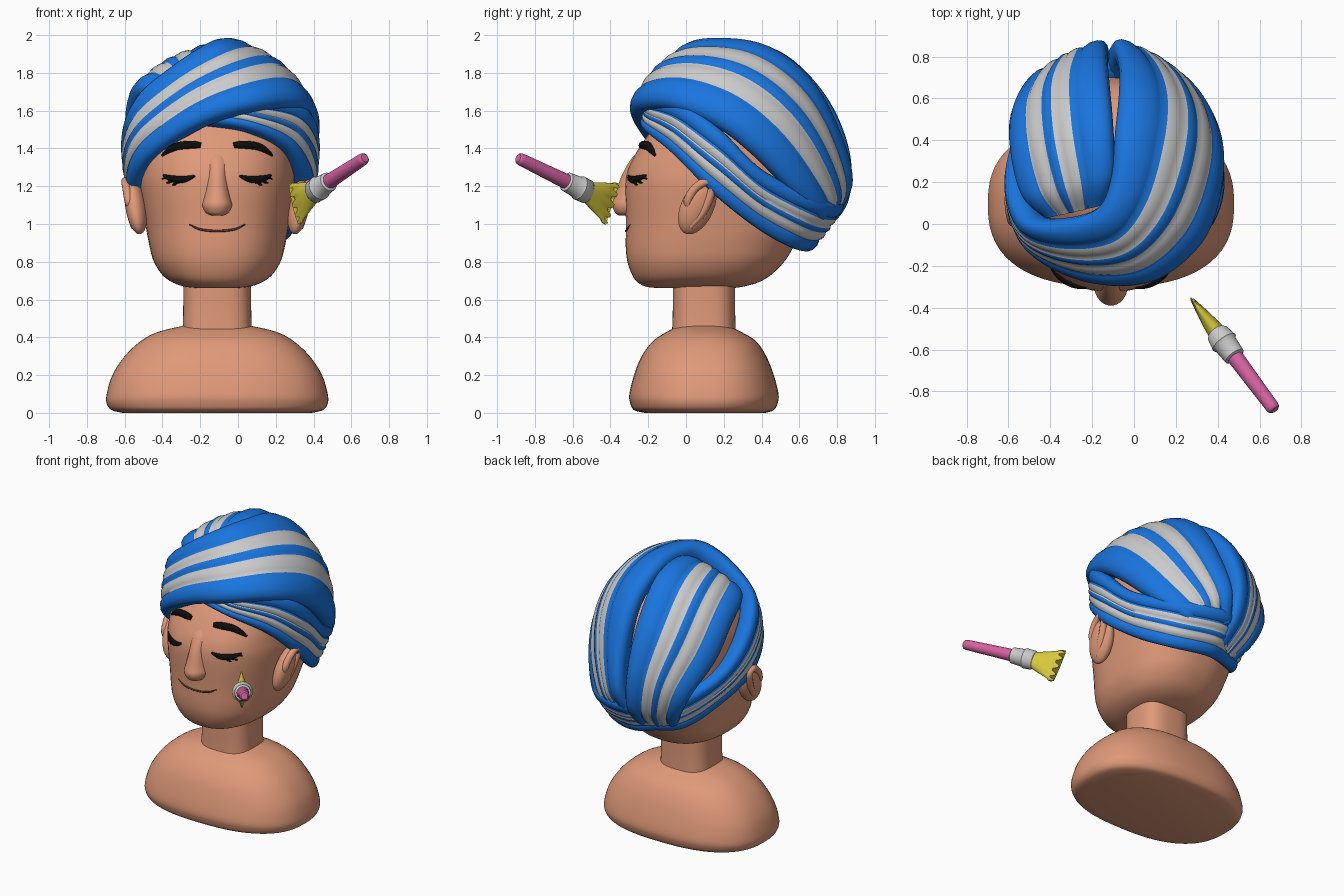
import bpy, bmesh
from math import cos, sin, pi, copysign
from mathutils import Vector
from mathutils.bvhtree import BVHTree

if "Cube" in bpy.data.objects:
    bpy.data.objects.remove(bpy.data.objects["Cube"])

CX = -0.11  # centre line of the bust


def mat(name, r, g, b):
    m = bpy.data.materials.new(name)
    m.diffuse_color = (r, g, b, 1)
    m.use_nodes = True
    m.node_tree.nodes["Principled BSDF"].inputs["Base Color"].default_value = m.diffuse_color
    return m


SKIN = mat("skin", .74, .32, .19)
BLUE = mat("blue_cloth", .010, .18, .74)
GREY = mat("pale_grey", .52, .52, .52)
BLACK = mat("black", .004, .004, .004)
LIP = mat("lip_line", .10, .03, .02)
PINK = mat("pink", .66, .12, .35)
YELLOW = mat("yellow", .68, .58, .045)


def spline(rows, sub):
    """Catmull-Rom through equal-length tuples"""
    out, n = [], len(rows)
    for i in range(n - 1):
        a, b, c, d = (rows[max(i - 1, 0)], rows[i], rows[i + 1], rows[min(i + 2, n - 1)])
        for k in range(sub):
            t = k / sub
            out.append([.5 * (2 * q + (r - p) * t + (2 * p - 5 * q + 4 * r - s) * t * t
                              + (3 * q - p - 3 * r + s) * t ** 3) for p, q, r, s in zip(a, b, c, d)])
    return out + [list(rows[-1])]


def skin_rings(name, rings, mats, strip=None, angle=60):
    """Joins closed rings of points into a capped mesh"""
    bm = bmesh.new()
    vr = [[bm.verts.new(p) for p in r] for r in rings]
    n = len(vr[0])
    for a, b in zip(vr, vr[1:]):
        for j in range(n):
            f = bm.faces.new((a[j], a[(j + 1) % n], b[(j + 1) % n], b[j]))
            f.material_index = strip[j] if strip else 0
    bm.faces.new(vr[0])
    bm.faces.new(vr[-1])
    bmesh.ops.recalc_face_normals(bm, faces=bm.faces)
    me = bpy.data.meshes.new(name)
    bm.to_mesh(me)
    bm.free()
    ob = bpy.data.objects.new(name, me)
    bpy.context.collection.objects.link(ob)
    for m in mats:
        me.materials.append(m)
    me.shade_smooth()
    me.set_sharp_from_angle(angle=angle * pi / 180)
    return ob


def loft(name, rows, n=2.4, seg=64, sub=5):
    """Stacked superellipses from rows (z, half width, front y, back y)"""
    rings = []
    for z, hx, y0, y1 in spline(rows, sub):
        ring = []
        for k in range(seg):
            c, s = cos(2 * pi * k / seg), sin(2 * pi * k / seg)
            ring.append((CX + hx * copysign(abs(c) ** (2 / n), c),
                         (y0 + y1) / 2 + (y1 - y0) / 2 * copysign(abs(s) ** (2 / n), s), z))
        rings.append(ring)
    return skin_rings(name, rings, [SKIN])


def stroke(name, pts, depth, m):
    """Round tube through (point, radius factor) pairs"""
    cu = bpy.data.curves.new(name, 'CURVE')
    cu.dimensions = '3D'
    cu.bevel_depth, cu.bevel_resolution, cu.use_fill_caps = depth, 3, True
    path = spline([(*p, r) for p, r in pts], 6)
    sp = cu.splines.new('POLY')
    sp.points.add(len(path) - 1)
    for q, p in zip(sp.points, path):
        q.co, q.radius = (*p[:3], 1), p[3]
    sp.use_smooth = True
    cu.materials.append(m)
    ob = bpy.data.objects.new(name, cu)
    bpy.context.collection.objects.link(ob)


# Shoulders, neck, head and nose
loft("shoulders", [(0, .50, -.22, .42), (.015, .56, -.275, .465), (.05, .585, -.295, .485), (.1, .585, -.30, .49),
                   (.2, .555, -.275, .465), (.3, .49, -.235, .425), (.38, .405, -.175, .37),
                   (.43, .31, -.10, .29), (.465, .16, -.03, .22)], n=2.5)
loft("neck", [(.40, .185, -.075, .265), (.55, .18, -.07, .26), (.75, .18, -.07, .26)], n=3)
head = loft("head", [(.66, .10, -.14, .24), (.668, .17, -.21, .30), (.69, .235, -.255, .38), (.73, .29, -.285, .45),
                     (.80, .335, -.31, .52), (.88, .358, -.319, .57), (1.0, .38, -.318, .63), (1.2, .41, -.322, .69),
                     (1.3, .41, -.303, .70), (1.4, .405, -.25, .69), (1.5, .39, -.18, .66), (1.6, .35, -.09, .59),
                     (1.7, .27, .02, .46), (1.75, .15, .14, .33)], n=2.35)
loft("nose", [(1.045, .03, -.355, -.28), (1.06, .06, -.375, -.25), (1.1, .08, -.39, -.2), (1.15, .07, -.375, -.2),
              (1.25, .055, -.343, -.2), (1.34, .055, -.294, -.2), (1.40, .05, -.235, -.12)], n=2, seg=32)

# Face lines, projected onto the head
tree = BVHTree.FromPolygons([v.co for v in head.data.vertices], [tuple(p.vertices) for p in head.data.polygons])


def on_face(x, z):
    hit = tree.ray_cast(Vector((CX + x, -2, z)), Vector((0, 1, 0)))[0]
    return hit if hit else Vector((CX + x, -.2, z))


def face_line(name, pts, depth, m):
    stroke(name, [(on_face(x, z), r) for x, z, r in spline(pts, 3)], depth, m)


face_line("mouth", [(-.148, .998, .5), (-.09, .972, 1), (0, .963, 1), (.09, .972, 1), (.148, .998, .5)], .006, LIP)
for s, side in ((-1, "left"), (1, "right")):
    face_line(side + "_brow", [(s * .087, 1.415, .7), (s * .13, 1.418, 1), (s * .2, 1.412, 1),
                               (s * .25, 1.392, .8), (s * .292, 1.362, .3)], .023, BLACK)
    face_line(side + "_eyelid", [(s * .118, 1.255, .3), (s * .16, 1.24, .8), (s * .205, 1.235, 1),
                                 (s * .25, 1.243, .8), (s * .285, 1.258, .3)], .02, BLACK)
    for i, (x0, x1, z1) in enumerate(((.25, .292, 1.238), (.23, .27, 1.216), (.205, .238, 1.206))):
        face_line(f"{side}_lash_{i}", [(s * x0, 1.238, 1), (s * (x0 + x1) / 2, z1 + .008, .9), (s * x1, z1, .3)],
                  .009, BLACK)
    # Ears: flattened shell with a raised rim, leaning outward at the top
    bpy.ops.mesh.primitive_uv_sphere_add(segments=32, ring_count=20, location=(CX + s * .43, .06, 1.09),
                                         rotation=(-.4, s * .2, s * .15))
    ear = bpy.context.object
    ear.name = side + "_ear"
    ear.scale = (.055, .088, .155)
    ear.data.materials.append(SKIN)
    ear.data.shade_smooth()
    rim = [(.02, .98), (.08, 1.05), (.125, 1.14), (.14, 1.2), (.11, 1.225), (.05, 1.19), (.01, 1.12), (.03, 1.07)]
    stroke(side + "_ear_rim", [((CX + s * (.463 + .17 * (z - 1.09)), y, z), .5 if i in (0, 7) else 1)
                               for i, (y, z) in enumerate(rim)], .023, SKIN)

# Head wrap: padded bands with two stripes, swept between two edge paths
HALF = [(.06, -.13, 0), (.01, -.09, 0), (0, -.05, 0), (.015, -.02, 0), (.05, .002, 0), (.11, .012, 0),
        (.19, .011, 0), (.25, 0, 0), (.27, -.007, 1), (.31, .001, 1), (.355, .004, 1), (.40, .001, 1),
        (.44, -.007, 0), (.465, 0, 0)]
PROFILE = [(u, h) for u, h, _ in HALF] + [(.5, .004)] + [(1 - u, h) for u, h, _ in HALF[::-1]]
STRIP = [m for *_, m in HALF]
STRIP = STRIP + STRIP[-2::-1] + [0, 0]
CORE = Vector((-.1, .25, 1.35))


def band(name, stations):
    rings = []
    for st in spline(stations, 8):
        lo, hi = Vector(st[:3]) - CORE, Vector(st[3:]) - CORE
        puff = min(1, .45 + (hi - lo).length)
        ring = []
        for u, h in PROFILE:
            d = lo.normalized().slerp(hi.normalized(), u)
            ring.append(CORE + d * (lo.length * (1 - u) + hi.length * u + h * puff))
        rings.append(ring)
    skin_rings(name, rings, [BLUE, GREY], STRIP)


band("wrap_lower_right", [
    (-.22, -.2, 1.54, -.18, -.17, 1.72), (.06, -.23, 1.5, .1, -.2, 1.67), (.28, -.08, 1.37, .34, -.02, 1.64),
    (.37, .15, 1.14, .41, .18, 1.51), (.29, .38, .96, .38, .42, 1.28), (.17, .56, .86, .22, .73, 1.13),
    (-.08, .64, .85, -.08, .84, 1.12), (-.32, .54, .90, -.33, .70, 1.14)])
band("wrap_crown_back", [
    (-.44, .03, 1.70, -.13, .1, 1.86), (-.55, .13, 1.70, -.09, .25, 1.94), (-.60, .32, 1.61, -.10, .5, 1.91),
    (-.60, .5, 1.42, -.12, .73, 1.69), (-.52, .66, 1.22, -.13, .86, 1.40), (-.43, .66, 1.05, -.12, .86, 1.13),
    (-.35, .57, .94, -.11, .72, .95)])
band("wrap_main", [
    (-.05, .65, .87, -.1, .82, 1.11), (-.34, .54, .89, -.38, .70, 1.15), (-.49, .32, 1.02, -.56, .42, 1.29),
    (-.56, .07, 1.165, -.60, .2, 1.49), (-.48, -.14, 1.34, -.53, .02, 1.69), (-.2, -.285, 1.53, -.36, .0, 1.84),
    (.1, -.28, 1.62, -.18, .06, 1.96), (.335, -.10, 1.63, -.11, .22, 1.98), (.425, .15, 1.53, -.09, .45, 1.94),
    (.42, .36, 1.37, -.07, .65, 1.79), (.34, .56, 1.17, -.07, .80, 1.53), (.22, .69, 1.04, -.10, .88, 1.26),
    (.12, .65, .97, -.14, .81, 1.06)])

# Brush: pink handle, grey collar and a flat fan of bristles
START = Vector((.665, -.88, 1.345))
D = (Vector((.30, -.39, 1.105)) - START).normalized()
W = (Vector((0, 0, 1)) - D * D.z).normalized()
T = D.cross(W)


def brush_part(name, rows, m, seg=24):
    """rows: distance along the brush, half width, half thickness"""
    rings = [[START + D * t + W * w * cos(2 * pi * k / seg) + T * h * sin(2 * pi * k / seg)
              for k in range(seg)] for t, w, h in rows]
    return skin_rings(name, rings, [m], angle=40)


brush_part("brush_handle", [(-.012, .022, .022), (-.005, .030, .030), (.01, .033, .033), (.34, .040, .040)], PINK)
brush_part("brush_collar", [(.325, .042, .042), (.332, .052, .052), (.41, .058, .058), (.42, .066, .066),
                            (.475, .064, .056), (.485, .058, .048)], GREY)
# Ragged bristle tips: push alternate end points back
bristles = brush_part("brush_bristles", [(.47, .052, .045), (.54, .078, .036), (.61, .102, .024), (.65, .118, .013)],
                      YELLOW, 48)
nv = len(bristles.data.vertices)
for k in range(48):
    j = min(k, 48 - k)
    bristles.data.vertices[nv - 48 + k].co += D * (.012 if j % 4 < 2 else -.02)
